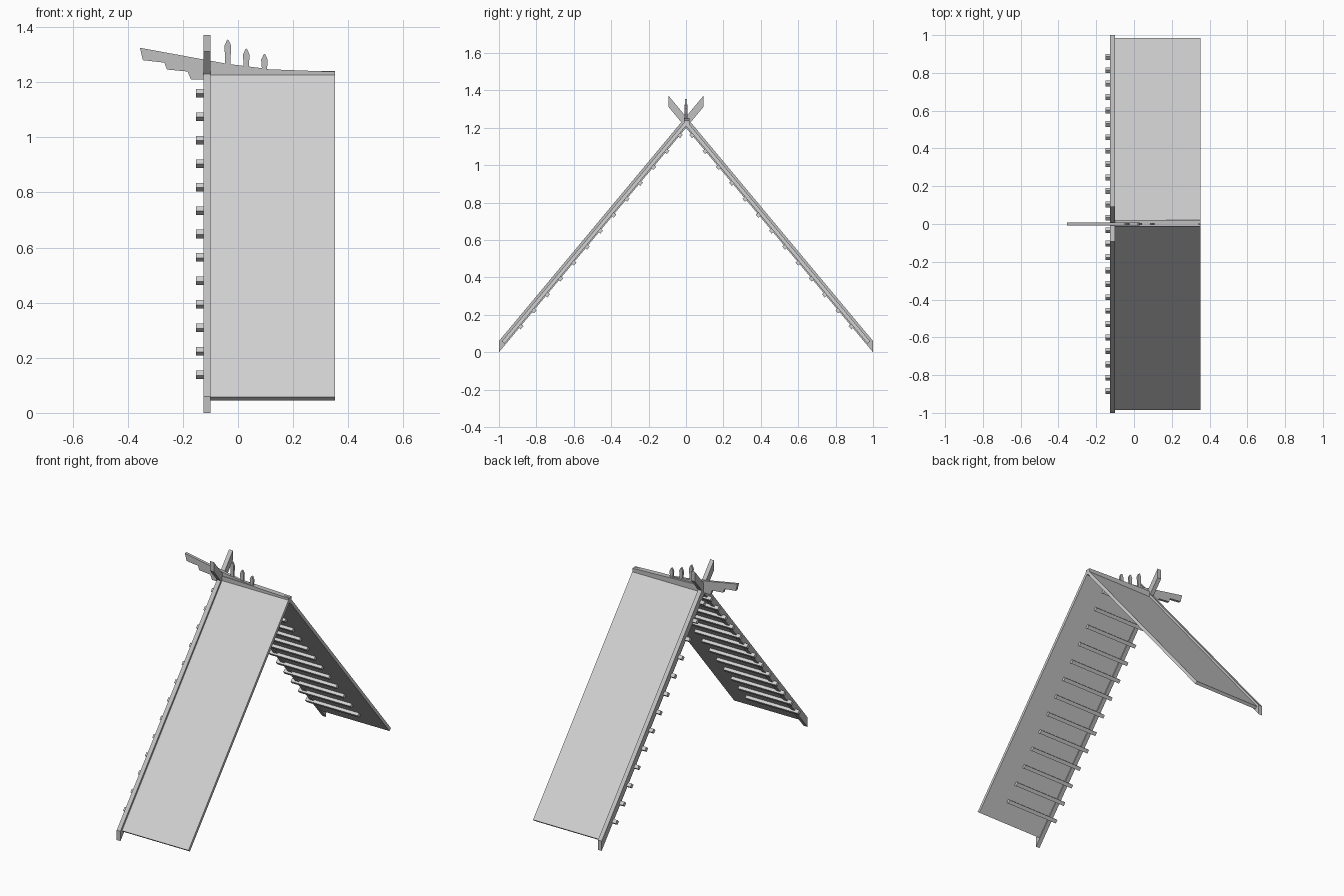
import bpy
import bmesh
from math import atan
from mathutils import Matrix, Vector

cube = bpy.data.objects.get("Cube")
if cube:
    bpy.data.objects.remove(cube)

SLOPE = 1.2                                # roof rise per unit of run
ALONG = Vector((1, -SLOPE)).normalized()   # down the slope in y, z
INWARD = Vector((-SLOPE, -1)).normalized() # into the roof in y, z


def material(name, grey):
    mat = bpy.data.materials.new(name)
    mat.use_nodes = True
    colour = (grey, grey, grey, 1)
    mat.diffuse_color = colour
    mat.node_tree.nodes["Principled BSDF"].inputs["Base Color"].default_value = colour
    return mat


pale = material("pale_grey", 0.64)
mid = material("mid_grey", 0.53)


def finish(name, bm, mat):
    bmesh.ops.recalc_face_normals(bm, faces=bm.faces)
    mesh = bpy.data.meshes.new(name)
    bm.to_mesh(mesh)
    bm.free()
    mesh.materials.append(mat)
    obj = bpy.data.objects.new(name, mesh)
    bpy.context.collection.objects.link(obj)
    return obj


def extrude(name, outline, vector, mat):
    """Closed prism from a list of 3D outline points."""
    bm = bmesh.new()
    face = bm.faces.new([bm.verts.new(p) for p in outline])
    out = bmesh.ops.extrude_face_region(bm, geom=[face])
    verts = [v for v in out["geom"] if isinstance(v, bmesh.types.BMVert)]
    bmesh.ops.translate(bm, verts=verts, vec=vector)
    return finish(name, bm, mat)


def slope_prism(name, profile, x0, x1, side, mat):
    """Extrude a y-z profile along x, mirrored to one side of the ridge."""
    return extrude(name, [(x0, side * y, z) for y, z in profile], (x1 - x0, 0, 0), mat)


def plate(name, outline, y0, y1, mat):
    """Extrude an x-z outline along y."""
    return extrude(name, [(x, y0, z) for x, z in outline], (0, y1 - y0, 0), mat)


for side, label in ((-1, "front"), (1, "back")):
    # Crossing gable board, cut vertically at both ends
    slope_prism(label + "_gable_board",
                [(1, 0), (1, 0.06), (-0.093, 1.371), (-0.093, 1.311)],
                -0.126, -0.1, side, mid)

    # Roof panel with square-cut eave
    eave = Vector((0.985, 1.24 - SLOPE * 0.985))
    slope_prism(label + "_roof_panel",
                [(0, 1.24), eave, eave + INWARD * 0.019, (0, 1.21)],
                -0.1, 0.352, side, pale)

    # Battens under the panel, poking out past the gable board
    bm = bmesh.new()
    for i in range(13):
        y = 0.033 + i * 0.071
        place = (Matrix.Translation((0.027, side * y, 1.2 - SLOPE * y))
                 @ Matrix.Rotation(-side * atan(SLOPE), 4, "X")
                 @ Matrix.Diagonal((0.358, 0.022, 0.022, 1)))
        bmesh.ops.create_cube(bm, size=1, matrix=place)
    finish(label + "_battens", bm, pale)

# Ridge cap, slightly off centre and falling towards one end
plate("ridge_cap", [(-0.1, 1.205), (0.352, 1.205), (0.352, 1.238), (-0.05, 1.253),
                    (-0.1, 1.253)], -0.012, 0.02, mid)

# Stepped ridge ornament projecting past the gable
plate("ridge_ornament",
      [(-0.356, 1.325), (-0.345, 1.28), (-0.267, 1.271), (-0.258, 1.246),
       (-0.183, 1.239), (-0.171, 1.21), (-0.05, 1.21), (0.11, 1.23),
       (0.11, 1.248), (-0.04, 1.267)], -0.008, 0.008, mid)

# Pointed finials, shorter away from the gable
for i, (x, top) in enumerate([(-0.037, 1.355), (0.03, 1.322), (0.096, 1.303)]):
    half = [(0.008, 1.235), (0.012, top - 0.022), (0.004, top - 0.004)]
    outline = ([(x + w, z) for w, z in half] + [(x, top)]
               + [(x - w, z) for w, z in reversed(half)])
    plate(f"finial_{i + 1}", outline, -0.006, 0.006, mid)
